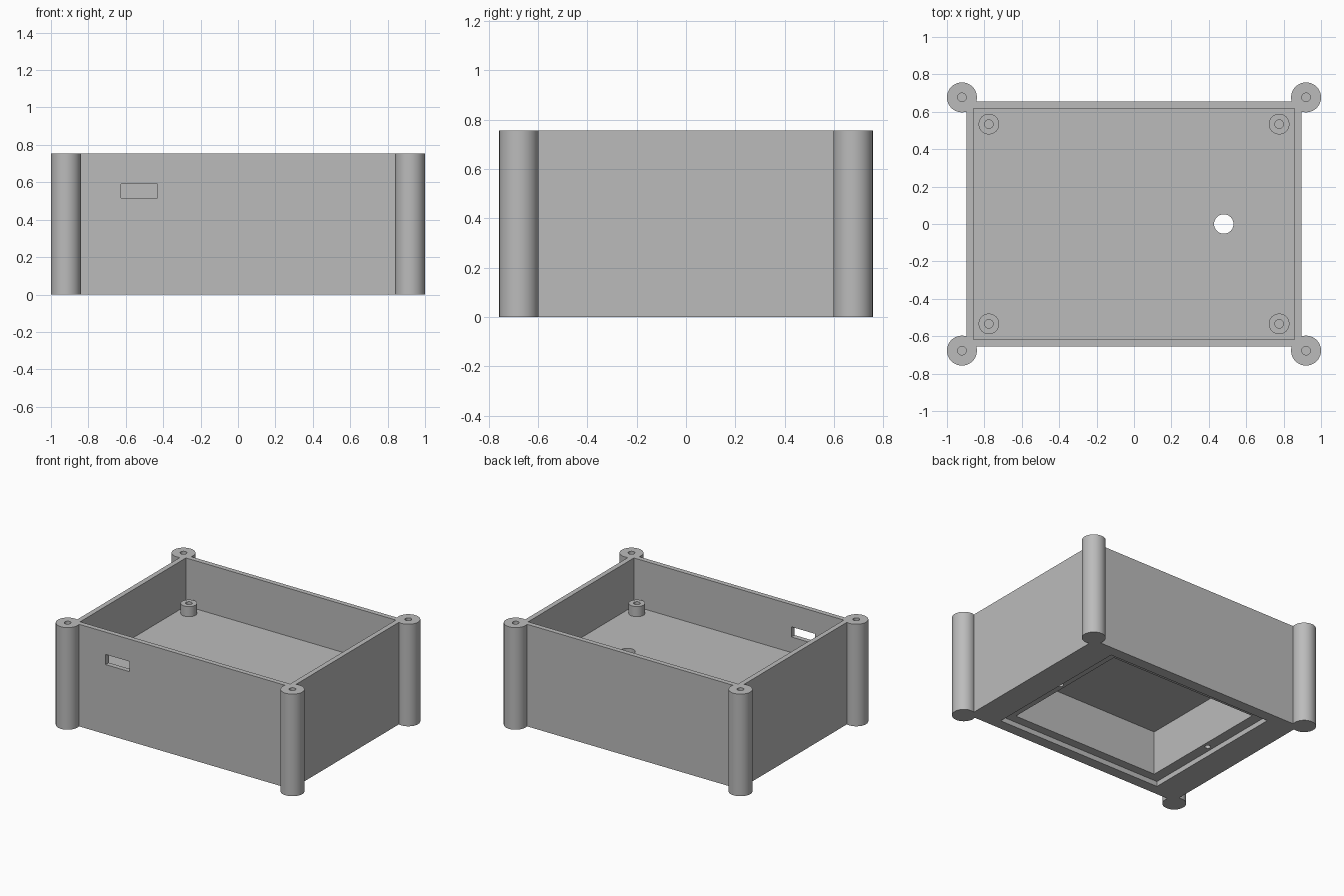
import bpy
import bmesh
from mathutils import Matrix

cube = bpy.data.objects.get("Cube")
if cube:
    bpy.data.objects.remove(cube, do_unlink=True)

grey = bpy.data.materials.new("plain_grey")
grey.use_nodes = True
grey.diffuse_color = (0.5, 0.5, 0.5, 1)
grey.node_tree.nodes["Principled BSDF"].inputs["Base Color"].default_value = (0.5, 0.5, 0.5, 1)

HEIGHT = 0.755
FLOOR = 0.40        # upper side of the inner floor
CEILING = 0.363     # underside of the inner floor
LEDGE = 0.037       # depth of the cover recess underneath
SCREW = 0.023       # screw hole radius
OVER = 0.05         # cutter overshoot


def add_object(name, bm):
    mesh = bpy.data.meshes.new(name)
    bm.to_mesh(mesh)
    bm.free()
    obj = bpy.data.objects.new(name, mesh)
    bpy.context.collection.objects.link(obj)
    return obj


def box(name, low, high):
    bm = bmesh.new()
    size = [b - a for a, b in zip(low, high)]
    mid = [(a + b) / 2 for a, b in zip(low, high)]
    bmesh.ops.create_cube(bm, size=1, matrix=Matrix.Translation(mid) @ Matrix.Diagonal((*size, 1)))
    return add_object(name, bm)


def slab(name, half_x, half_y, bottom, top):
    return box(name, (-half_x, -half_y, bottom), (half_x, half_y, top))


def cylinder(name, x, y, radius, bottom, top, sides=48):
    bm = bmesh.new()
    bmesh.ops.create_cone(bm, cap_ends=True, segments=sides, radius1=radius, radius2=radius,
                          depth=top - bottom,
                          matrix=Matrix.Translation((x, y, (bottom + top) / 2)))
    return add_object(name, bm)


def combine(target, tool, operation):
    """Apply one boolean and discard the tool."""
    mod = target.modifiers.new(operation.lower(), 'BOOLEAN')
    mod.operation = operation
    mod.solver = 'EXACT'
    mod.object = tool
    bpy.context.view_layer.update()
    with bpy.context.temp_override(object=target, active_object=target):
        bpy.ops.object.modifier_apply(modifier=mod.name)
    bpy.data.objects.remove(tool, do_unlink=True)


def finish(obj):
    obj.data.materials.clear()
    obj.data.materials.append(grey)
    for face in obj.data.polygons:
        face.material_index = 0
    bpy.ops.object.select_all(action='DESELECT')
    obj.select_set(True)
    bpy.context.view_layer.objects.active = obj
    bpy.ops.object.shade_smooth_by_angle()


CORNERS = [(sx, sy) for sx in (-1, 1) for sy in (-1, 1)]

# Case body with round corner posts
case = slab("case", 0.896, 0.655, 0, HEIGHT)
for sx, sy in CORNERS:
    combine(case, cylinder("post", sx * 0.92, sy * 0.677, 0.08, 0, HEIGHT, 64), 'UNION')

# Upper tray, cover recess and lower pocket
combine(case, slab("tray", 0.859, 0.618, FLOOR, HEIGHT + OVER), 'DIFFERENCE')
combine(case, slab("recess", 0.683, 0.575, -OVER, LEDGE), 'DIFFERENCE')
combine(case, slab("pocket", 0.605, 0.51, -OVER, CEILING), 'DIFFERENCE')

# Front slot and cable hole through the floor
combine(case, box("slot", (-0.625, -0.75, 0.515), (-0.43, -0.58, 0.59)), 'DIFFERENCE')
combine(case, cylinder("cable_hole", 0.48, 0, 0.052, CEILING - OVER, FLOOR + OVER), 'DIFFERENCE')

# Screw holes in the posts and in the cover ledge
for sx, sy in CORNERS:
    combine(case, cylinder("hole", sx * 0.92, sy * 0.677, SCREW, HEIGHT - 0.15, HEIGHT + OVER, 24),
            'DIFFERENCE')
for sx in (-1, 1):
    combine(case, cylinder("hole", sx * 0.644, 0, 0.02, -OVER, 0.15, 24), 'DIFFERENCE')
finish(case)

# Board standoffs on the inner floor
for sx, sy in CORNERS:
    name = ("back_" if sy > 0 else "front_") + ("left" if sx > 0 else "right") + "_standoff"
    standoff = cylinder(name, sx * 0.776, sy * 0.534, 0.055, FLOOR - 0.01, 0.475)
    combine(standoff, cylinder("hole", sx * 0.776, sy * 0.534, SCREW, FLOOR, 0.475 + OVER, 24),
            'DIFFERENCE')
    finish(standoff)
